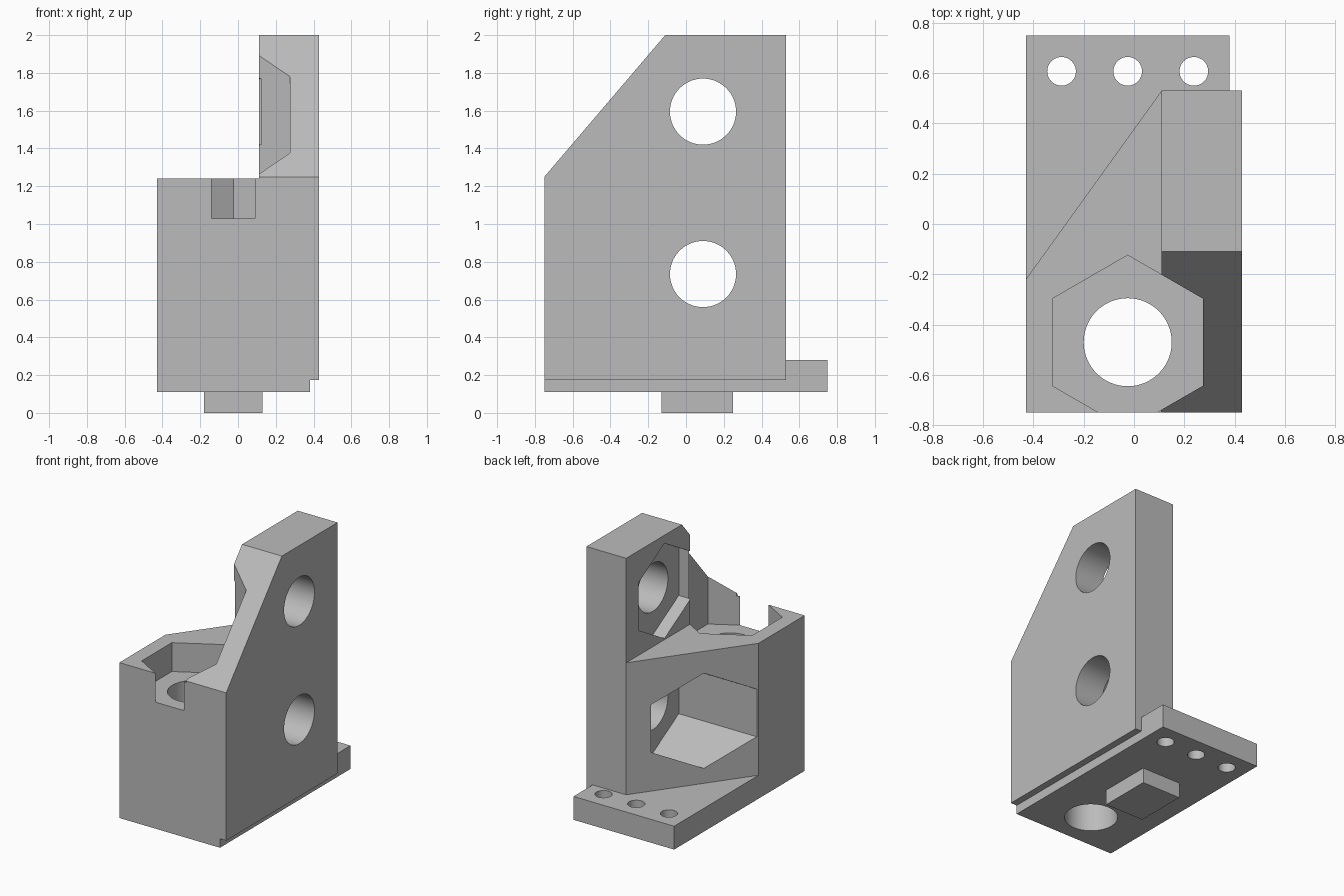
import bpy
import bmesh
import math
from mathutils import Vector

cube = bpy.data.objects.get("Cube")
if cube:
    bpy.data.objects.remove(cube, do_unlink=True)

grey = bpy.data.materials.new("light grey")
grey.use_nodes = True
grey.diffuse_color = (0.5, 0.5, 0.5, 1)
grey.node_tree.nodes["Principled BSDF"].inputs["Base Color"].default_value = (0.5, 0.5, 0.5, 1)


def prism(name, outline, low, high, axis="z"):
    """Extrude a 2D outline: (x, y) along z, or (y, z) along x."""
    place = {"z": lambda a, b, c: Vector((a, b, c)),
             "x": lambda a, b, c: Vector((c, a, b))}[axis]
    bm = bmesh.new()
    face = bm.faces.new([bm.verts.new(place(a, b, low)) for a, b in outline])
    new = bmesh.ops.extrude_face_region(bm, geom=[face])["geom"]
    verts = [v for v in new if isinstance(v, bmesh.types.BMVert)]
    bmesh.ops.translate(bm, verts=verts, vec=place(0, 0, high - low))
    bmesh.ops.recalc_face_normals(bm, faces=bm.faces)
    mesh = bpy.data.meshes.new(name)
    bm.to_mesh(mesh)
    bm.free()
    mesh.materials.append(grey)
    obj = bpy.data.objects.new(name, mesh)
    bpy.context.collection.objects.link(obj)
    return obj


def rect(a0, a1, b0, b1):
    return [(a0, b0), (a1, b0), (a1, b1), (a0, b1)]


def ngon(a, b, radius, sides=64):
    """Regular polygon with one corner pointing along the second axis."""
    angles = [math.tau * i / sides for i in range(sides)]
    return [(a + radius * math.sin(t), b + radius * math.cos(t)) for t in angles]


def combine(target, other, operation):
    mod = target.modifiers.new("join", "BOOLEAN")
    mod.operation = operation
    mod.solver = "EXACT"
    mod.object = other
    other.hide_render = True
    bpy.context.view_layer.objects.active = target
    bpy.ops.object.modifier_apply(modifier=mod.name)
    bpy.data.objects.remove(other, do_unlink=True)


BORE, HEX = 0.175, 0.346

# Upright wall with a sloping front corner
bracket = prism("mounting_bracket", [(-0.75, 0.175), (0.53, 0.175), (0.53, 2),
                                     (-0.11, 2), (-0.75, 1.25)], 0.11, 0.43, "x")

# Front block with a diagonal back, the foot plate and the locating boss
block = [(-0.43, -0.75), (0.2, -0.75), (0.2, 0.53), (0.11, 0.53), (-0.43, -0.22)]
combine(bracket, prism("front_block", block, 0.11, 1.24), "UNION")
combine(bracket, prism("foot_plate", rect(-0.43, 0.38, -0.75, 0.75), 0.11, 0.28), "UNION")
combine(bracket, prism("locating_boss", rect(-0.18, 0.13, -0.13, 0.25), 0, 0.2), "UNION")

# Vertical bore and its hexagonal pocket, open to the front and top
combine(bracket, prism("pocket_cutter", ngon(-0.025, -0.47, HEX, 6), 1.03, 2.2), "DIFFERENCE")
combine(bracket, prism("bore_cutter", ngon(-0.025, -0.47, BORE), -0.1, 1.2), "DIFFERENCE")

# Two sideways bores with hexagonal pockets on the inner side
for z in (0.735, 1.595):
    combine(bracket, prism("pocket_cutter", ngon(0.09, z, HEX, 6), -0.6, 0.205, "x"), "DIFFERENCE")
    combine(bracket, prism("bore_cutter", ngon(0.09, z, BORE), 0, 0.6, "x"), "DIFFERENCE")

# Row of screw holes in the foot plate
for x in (-0.288, -0.025, 0.238):
    combine(bracket, prism("screw_cutter", ngon(x, 0.607, 0.057, 40), 0, 0.5), "DIFFERENCE")

bpy.ops.object.select_all(action="DESELECT")
bracket.select_set(True)
bpy.context.view_layer.objects.active = bracket
bpy.ops.object.shade_smooth_by_angle(angle=math.radians(30))
